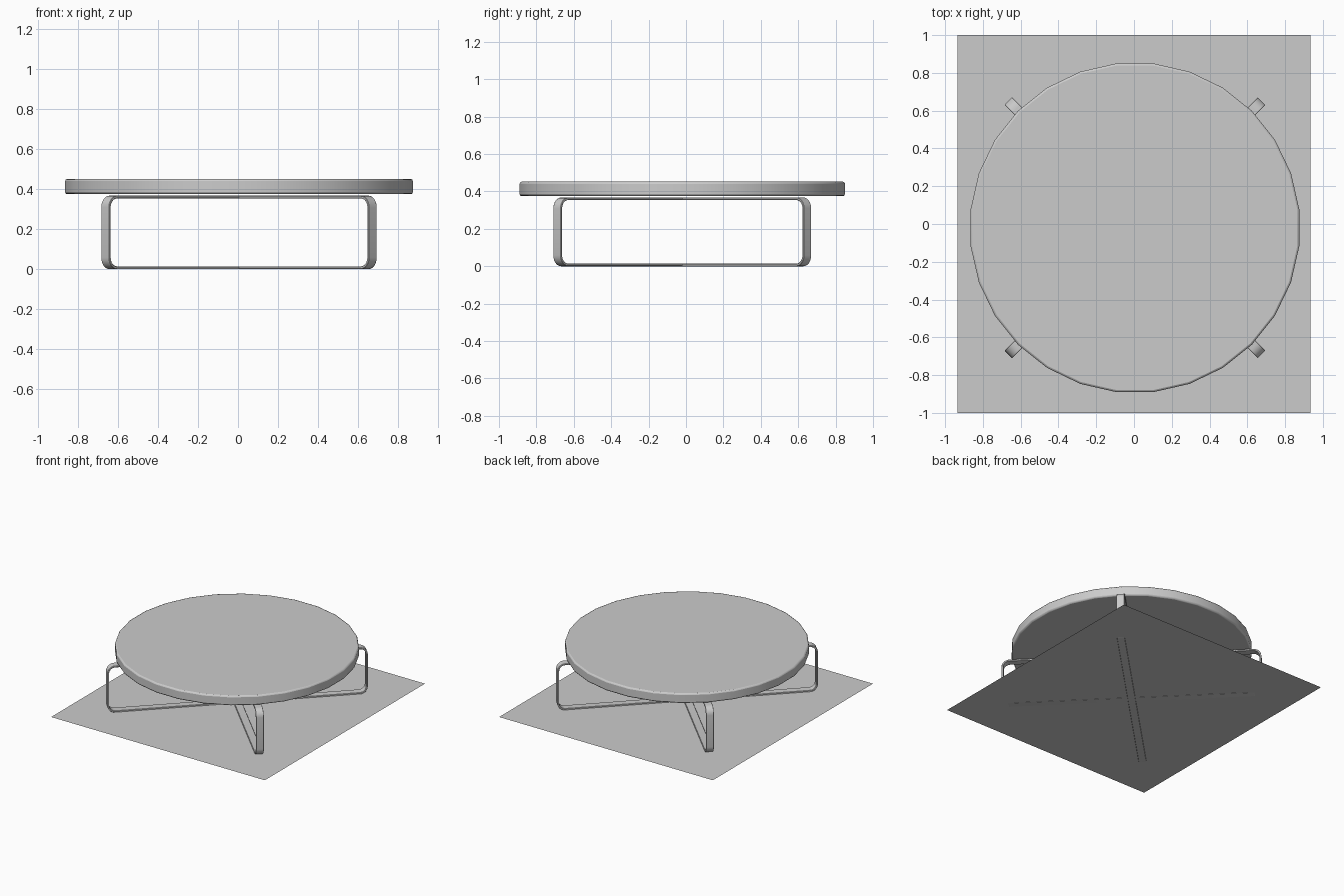
import bpy, bmesh, math
from mathutils import Matrix

if "Cube" in bpy.data.objects:
    bpy.data.objects.remove(bpy.data.objects["Cube"])

CX, CY = 0.005, -0.02


def finish(bm, name, bevel=0.0, segments=2):
    bmesh.ops.recalc_face_normals(bm, faces=bm.faces)
    me = bpy.data.meshes.new(name)
    bm.to_mesh(me)
    bm.free()
    ob = bpy.data.objects.new(name, me)
    bpy.context.collection.objects.link(ob)
    if bevel:
        mod = ob.modifiers.new("edge_rounding", 'BEVEL')
        mod.width = bevel
        mod.segments = segments
        mod.limit_method = 'ANGLE'
        mod.angle_limit = math.radians(40)
    bpy.ops.object.select_all(action='DESELECT')
    ob.select_set(True)
    bpy.context.view_layer.objects.active = ob
    bpy.ops.object.shade_smooth_by_angle(angle=math.radians(30))
    return ob


def rounded_rect(half, z0, z1, r, seg=6):
    """Outline of a rounded rectangle as (u, z) points."""
    pts = []
    corners = [(half - r, z1 - r), (-half + r, z1 - r),
               (-half + r, z0 + r), (half - r, z0 + r)]
    for q, (cu, cz) in enumerate(corners):
        for i in range(seg + 1):
            a = math.pi / 2 * (q + i / seg)
            pts.append((cu + r * math.cos(a), cz + r * math.sin(a)))
    return pts


# Flat-bar loop standing upright on a diagonal
def leg_frame(name, angle, half=0.948, z0=0.0, z1=0.368, t=0.013, width=0.057):
    outer = rounded_rect(half, z0, z1, 0.058)
    inner = rounded_rect(half - t, z0 + t, z1 - t, 0.045)
    bm = bmesh.new()
    rings = [[bm.verts.new((u, v, z)) for u, z in pts]
             for pts, v in ((outer, -width / 2), (outer, width / 2),
                            (inner, width / 2), (inner, -width / 2))]
    n = len(outer)
    for k in range(4):
        a, b = rings[k], rings[(k + 1) % 4]
        for i in range(n):
            j = (i + 1) % n
            bm.faces.new((a[i], a[j], b[j], b[i]))
    bm.transform(Matrix.Translation((CX, CY, 0)) @ Matrix.Rotation(angle, 4, 'Z'))
    return finish(bm, name, bevel=0.002, segments=1)


leg_frame("leg_frame_a", math.radians(45))
leg_frame("leg_frame_b", math.radians(135), z0=0.001, z1=0.367)

# Round table top, 28 sides with flats on the axes
SIDES = 28
bm = bmesh.new()
bmesh.ops.create_cone(bm, cap_ends=True, segments=SIDES,
                      radius1=0.87 / math.cos(math.pi / SIDES),
                      radius2=0.87 / math.cos(math.pi / SIDES), depth=0.077)
# bring a flat side onto the +x axis whatever the start angle
v = bm.verts[:][0].co
step = 2 * math.pi / SIDES
off = (math.atan2(v.y, v.x) % step)
bm.transform(Matrix.Translation((CX, CY, 0.4135)) @ Matrix.Rotation(step / 2 - off, 4, 'Z'))
finish(bm, "table_top", bevel=0.011)

# Thin rug sheet under the table
bm = bmesh.new()
bmesh.ops.create_grid(bm, x_segments=1, y_segments=1, size=1.0)
bm.transform(Matrix.Translation((0, 0, 0.002)) @ Matrix.Diagonal((0.935, 1, 1, 1)))
rug = finish(bm, "rug")
if rug.data.polygons[0].normal.z < 0:
    rug.data.flip_normals()
